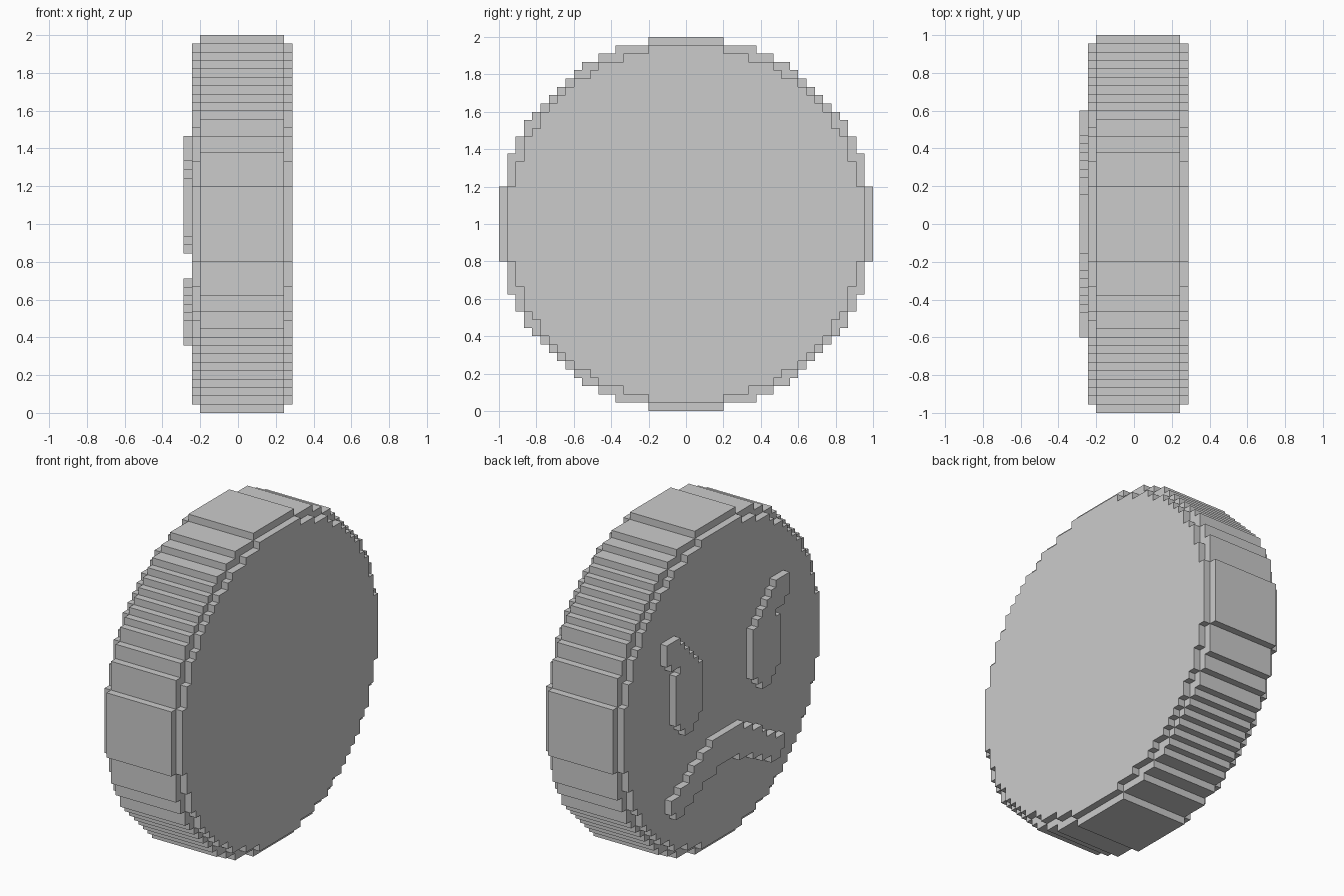
import bpy
import bmesh

V = 2 / 45  # edge length of one block

cube = bpy.data.objects.get("Cube")
if cube:
    bpy.data.objects.remove(cube, do_unlink=True)

grey = bpy.data.materials.new("plain_grey")
grey.use_nodes = True
colour = (0.6, 0.6, 0.6, 1)
grey.diffuse_color = colour
grey.node_tree.nodes["Principled BSDF"].inputs["Base Color"].default_value = colour


def block_layer(name, cells, x0, x1):
    """Stepped prism over (y, z) block cells, from x0 to x1 in block units."""
    cells = set(cells)
    bm = bmesh.new()
    verts = {}

    def vert(x, j, k):
        key = (x, j, k)
        if key not in verts:
            verts[key] = bm.verts.new((x * V, j * V, 1 + k * V))
        return verts[key]

    for j, k in cells:
        a, b, c, d = j - .5, j + .5, k - .5, k + .5
        ring = [(a, c), (b, c), (b, d), (a, d)]
        bm.faces.new([vert(x1, *p) for p in ring])
        bm.faces.new([vert(x0, *p) for p in reversed(ring)])
        # Walls only where the neighbouring cell is empty
        beside = [(j, k - 1), (j + 1, k), (j, k + 1), (j - 1, k)]
        for i, cell in enumerate(beside):
            if cell not in cells:
                p, q = ring[i], ring[(i + 1) % 4]
                bm.faces.new([vert(x0, *p), vert(x0, *q), vert(x1, *q), vert(x1, *p)])
    bmesh.ops.recalc_face_normals(bm, faces=bm.faces)
    bmesh.ops.dissolve_limit(bm, angle_limit=0.01, verts=bm.verts, edges=bm.edges)
    mesh = bpy.data.meshes.new(name)
    bm.to_mesh(mesh)
    bm.free()
    mesh.materials.append(grey)
    obj = bpy.data.objects.new(name, mesh)
    bpy.context.collection.objects.link(obj)
    return obj


def disc(radius):
    n = range(-int(radius), int(radius) + 1)
    return [(j, k) for j in n for k in n if j * j + k * k <= radius * radius]


# Coin body: wide middle with a slightly smaller layer on each side
block_layer("coin_core", disc(22.5), -4.5, 5.5)
block_layer("plain_side", disc(21.5), 5.5, 6.5)
block_layer("face_side", disc(21.5), -5.5, -4.5)

# Eye rows: (lowest row, highest row, inner column, outer column)
eye_rows = [(10, 10, 11, 13), (9, 9, 10, 13), (8, 8, 9, 13), (7, 7, 8, 12),
            (6, 6, 7, 10), (-1, 5, 6, 11), (-2, -2, 7, 10), (-3, -3, 8, 9)]
for name, side in (("left_eye", -1), ("right_eye", 1)):
    cells = [(side * j, k) for low, high, inner, outer in eye_rows
             for k in range(low, high + 1) for j in range(inner, outer + 1)]
    block_layer(name, cells, -6.5, -5.5)

# Frowning mouth: top and bottom row of each column, from the middle outwards
mouth_top = [-7, -7, -7, -7, -8, -8, -9, -9, -10, -11, -11, -12, -12]
mouth_bottom = [-10, -10, -10, -11, -11, -11, -12, -12, -13, -13, -14, -14, -13]
cells = [(side * j, k) for side in (-1, 1)
         for j, (top, low) in enumerate(zip(mouth_top, mouth_bottom))
         for k in range(low, top + 1)]
block_layer("mouth", cells, -6.5, -5.5)
